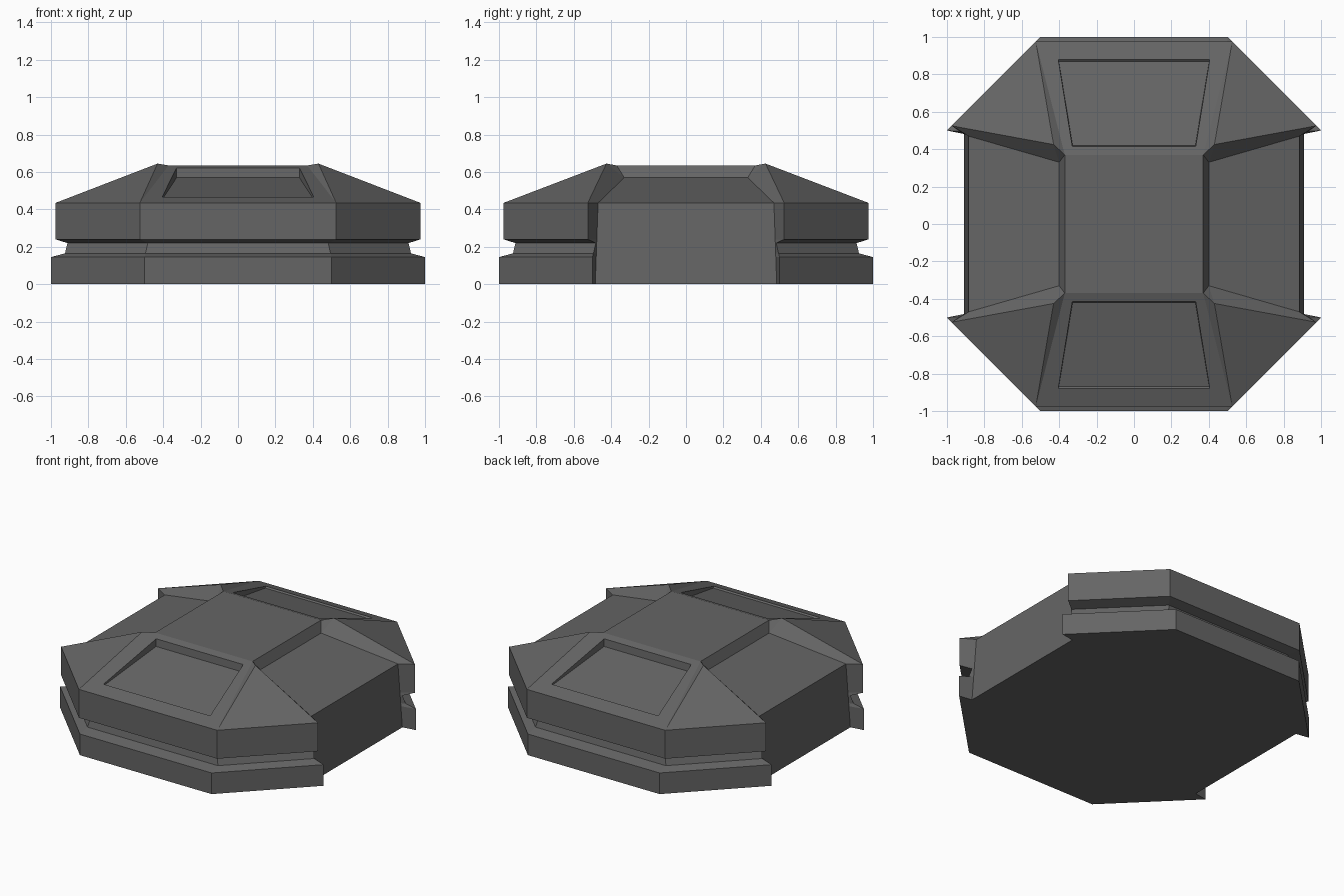
import bpy, bmesh

if "Cube" in bpy.data.objects:
    bpy.data.objects.remove(bpy.data.objects["Cube"])

# Quarter-shell patches, mirrored about x and y into one closed faceted body
patches = []

# Stacked octagon levels: (half width, corner half length, z)
levels = [(1, .5, 0), (1, .5, .145), (.925, .495, .165),
          (.912, .482, .22), (.975, .525, .24), (.975, .525, .435)]


def ring(s, c, z):
    t = z / .435
    px, py = .908 - .023 * t, .485 - .015 * t   # recessed side panel edge
    return [(0, s, z), (c, s, z), (s, c, z), (px, py, z), (px, 0, z)]


rings = [ring(*lv) for lv in levels]
for a, b in zip(rings, rings[1:]):
    for i in range(4):
        patches.append([a[i], a[i + 1], b[i + 1], b[i]])

# Underside
patches.append([(0, 0, 0)] + rings[0])

# Roof: flat crown, raised corner tips and recessed side ramps
mid, corner, side, ramp, ramp_mid = rings[-1]
crown, crown_y, crown_x = (.37, .37, .635), (0, .37, .635), (.37, 0, .635)
tip = (.43, .425, .645)
inner, inner_mid = (.4, .33, .57), (.4, 0, .57)
patches += [
    [(0, 0, .635), crown_x, crown, crown_y],
    [corner, side, tip],
    [corner, tip, crown],
    [side, ramp, inner, tip],
    [tip, inner, crown],
    [ramp, ramp_mid, inner_mid, inner],
    [inner, inner_mid, crown_x, crown],
]


# Sunken trapezoid panels on the front and back slopes
def slope_z(y):
    return .435 + (.975 - y) * .2 / .605


low, high = (.405, .88, slope_z(.88)), (.33, .415, slope_z(.415))
floor_low, floor_high = (.402, .87, .458), (.328, .42, .57)


def on_axis(p):
    return (0, p[1], p[2])


patches += [
    [mid, corner, low, on_axis(low)],
    [corner, crown, high, low],
    [crown, crown_y, on_axis(high), high],
    [on_axis(low), low, floor_low, on_axis(floor_low)],
    [low, high, floor_high, floor_low],
    [high, on_axis(high), on_axis(floor_high), floor_high],
    [on_axis(floor_low), floor_low, floor_high, on_axis(floor_high)],
]

bm = bmesh.new()
for sx in (1, -1):
    for sy in (1, -1):
        for patch in patches:
            bm.faces.new([bm.verts.new((x * sx, y * sy, z)) for x, y, z in patch])
bmesh.ops.remove_doubles(bm, verts=bm.verts, dist=.0005)
bmesh.ops.recalc_face_normals(bm, faces=bm.faces)

mesh = bpy.data.meshes.new("octagonal_body")
bm.to_mesh(mesh)
bm.free()
body = bpy.data.objects.new("octagonal_body", mesh)
bpy.context.collection.objects.link(body)

# Dark grey shell
mat = bpy.data.materials.new("dark_grey")
mat.diffuse_color = (.13, .13, .13, 1)
mat.use_nodes = True
mat.node_tree.nodes["Principled BSDF"].inputs["Base Color"].default_value = mat.diffuse_color
mesh.materials.append(mat)
